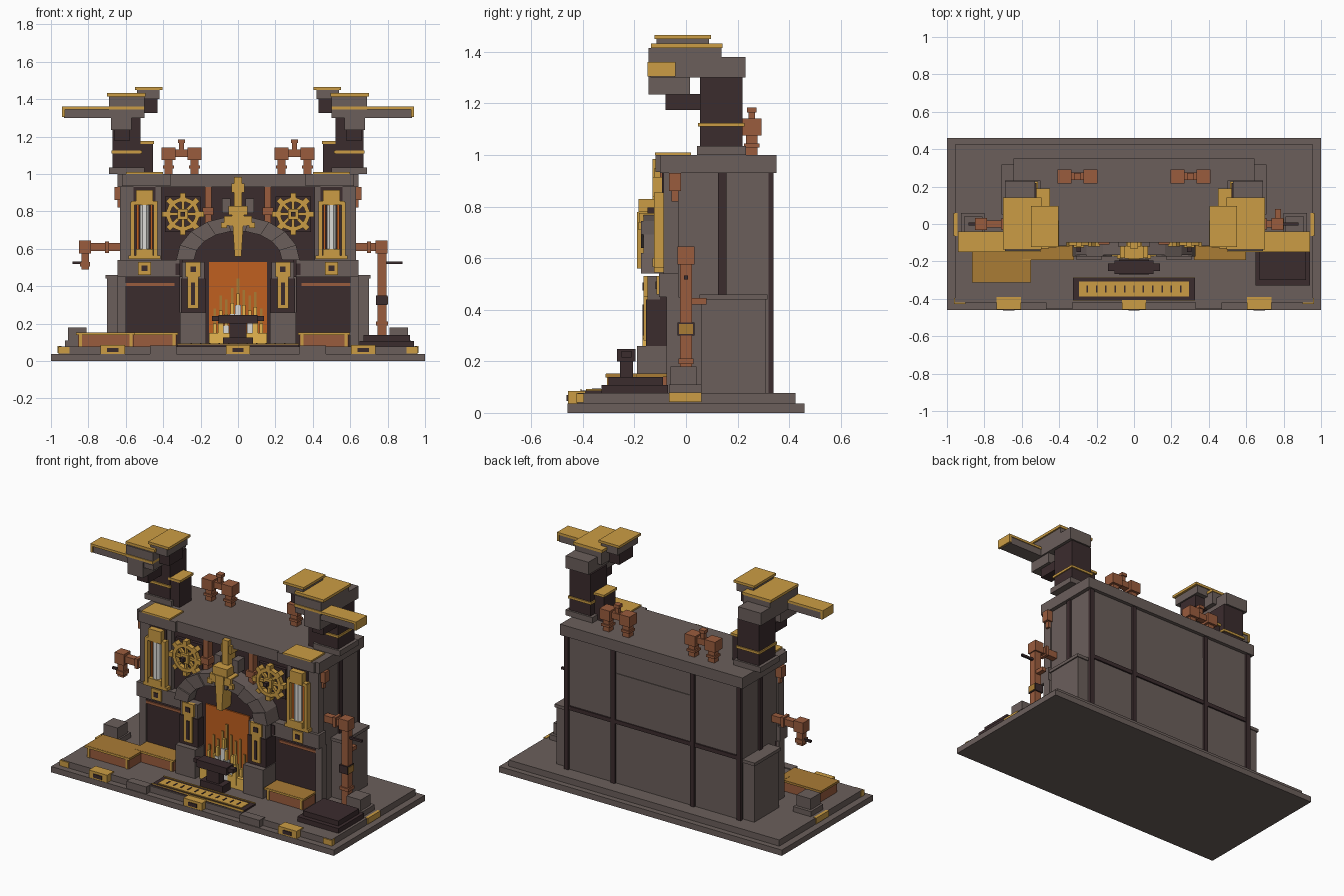
import bpy, bmesh, math
from mathutils import Matrix, Vector

default_cube = bpy.data.objects.get("Cube")
if default_cube:
    bpy.data.objects.remove(default_cube, do_unlink=True)


def paint(name, red, green, blue):
    material = bpy.data.materials.new(name)
    material.use_nodes = True
    material.diffuse_color = (red, green, blue, 1)
    shader = material.node_tree.nodes["Principled BSDF"]
    shader.inputs["Base Color"].default_value = (red, green, blue, 1)
    shader.inputs["Roughness"].default_value = .8
    return material


stone = paint("warm grey stone", .147, .114, .105)
iron = paint("dark iron", .044, .025, .027)
gold = paint("brass gold", .6, .335, .058)
amber = paint("aged brass", .4, .2, .036)
copper = paint("copper", .323, .107, .048)
ember = paint("ember orange", .527, .117, .014)
flame = paint("flame yellow", .8, .47, .08)
glass = paint("pale glass", .72, .71, .68)


def finish(name, material, bm):
    bmesh.ops.recalc_face_normals(bm, faces=bm.faces)
    mesh = bpy.data.meshes.new(name)
    bm.to_mesh(mesh)
    bm.free()
    mesh.materials.append(material)
    part = bpy.data.objects.new(name, mesh)
    bpy.context.collection.objects.link(part)
    return part


def add_block(bm, xs, ys, zs, turn=Matrix()):
    spans = [(min(s), max(s)) for s in (xs, ys, zs)]
    middle = Vector([(low + high) / 2 for low, high in spans])
    size = Vector([high - low for low, high in spans])
    bmesh.ops.create_cube(bm, size=1, matrix=turn @ Matrix.Translation(middle) @ Matrix.Diagonal(size).to_4x4())


def box(name, material, xs, ys, zs):
    bm = bmesh.new()
    add_block(bm, xs, ys, zs)
    return finish(name, material, bm)


def mid(name, material, half, ys, zs):
    """Box centred on the middle line."""
    return box(name, material, (-half, half), ys, zs)


def pair(name, material, xs, ys, zs):
    """Matching boxes on the left (+x) and the right (-x)."""
    for side, sign in (("left_", 1), ("right_", -1)):
        box(side + name, material, [sign * x for x in xs], ys, zs)


def prism(name, material, outline, ys):
    """Extrude an x-z outline along y."""
    bm = bmesh.new()
    face = bm.faces.new([bm.verts.new((x, ys[0], z)) for x, z in outline])
    moved = bmesh.ops.extrude_face_region(bm, geom=[face])["geom"]
    verts = [v for v in moved if isinstance(v, bmesh.types.BMVert)]
    bmesh.ops.translate(bm, verts=verts, vec=(0, ys[1] - ys[0], 0))
    return finish(name, material, bm)


# Stepped platform with its edge fittings
mid("platform_lower_step", stone, 1, (-.46, .46), (0, .037))
mid("platform_upper_step", stone, .957, (-.42, .425), (.037, .077))
for x in (-.67, 0, .67):
    box("front_bracket", gold, (x - .065, x + .065), (-.458, -.39), (.037, .085))
    box("front_bracket_slot", iron, (x - .03, x + .03), (-.463, -.45), (.047, .07))
pair("front_stone_step", stone, (.33, .47), (-.455, -.4), (.037, .083))
pair("corner_fitting", gold, (.9, .963), (-.427, -.395), (.04, .075))
pair("side_fitting", gold, (.945, .965), (-.065, .06), (.042, .08))

# Floor grate
mid("grate_frame", iron, .325, (-.41, -.285), (.077, .087))
mid("grate_panel", gold, .295, (-.388, -.308), (.087, .092))
for y in (-.41, -.289):
    mid("grate_trim", gold, .325, (y, y + .004), (.077, .093))
for i in range(11):
    x = (i - 5) * .05
    box("grate_slot", iron, (x - .004, x + .004), (-.365, -.33), (.09, .095))

# Main building
mid("main_body", stone, .62, (-.04, .327), (.077, .93))
mid("roof_slab", stone, .645, (-.1, .35), (.93, 1))
pair("roof_corner_block", stone, (.36, .62), (-.118, -.05), (.935, 1.0))
pair("roof_corner_plate", gold, (.4, .6), (-.12, .02), (1, 1.01))
mid("upper_facade", iron, .42, (-.055, -.03), (.45, .93))
pair("side_buttress", stone, (.61, .7), (.06, .31), (.077, .44))
pair("buttress_cap", stone, (.61, .708), (.052, .317), (.44, .46))

# Iron strips on the back and the sides
for x in (.28, .61):
    pair("back_strip", iron, (x - .015, x + .015), (.32, .34), (.077, .93))
mid("back_cross_strip", iron, .62, (.32, .337), (.46, .485))
mid("back_panel", stone, .265, (.32, .331), (.485, .78))
pair("side_strip", iron, (.6, .632), (.125, .157), (.077, .93))
pair("side_front_strip", iron, (.6, .628), (-.045, -.02), (.077, .45))

# Lower wall panels, copper rail and stone belt
pair("lower_panel", iron, (.31, .62), (-.065, -.03), (.077, .45))
pair("panel_rail", copper, (.34, .6), (-.073, -.06), (.4, .417))
pair("panel_post", stone, (.6, .645), (-.075, -.02), (.077, .45))
pair("stone_belt", stone, (.31, .645), (-.105, -.03), (.45, .54))
pair("belt_plate", gold, (.465, .535), (-.114, -.1), (.46, .53))
pair("belt_stud", iron, (.485, .515), (-.118, -.11), (.48, .51))
pair("belt_slot", iron, (.31, .335), (-.11, -.1), (.46, .52))

# Lamp columns
pair("lamp_pilaster", stone, (.41, .63), (-.088, -.03), (.54, .93))
pair("lamp_base", gold, (.415, .585), (-.125, -.04), (.545, .565))
pair("lamp_back", iron, (.44, .56), (-.093, -.05), (.565, .93))
for x in (.43, .553):
    pair("lamp_rail", gold, (x, x + .022), (-.125, -.06), (.565, .85))
for x in (.456, .53):
    pair("lamp_glow", ember, (x, x + .013), (-.105, -.06), (.58, .84))
pair("lamp_lower_ring", gold, (.455, .545), (-.13, -.06), (.565, .6))
pair("lamp_capital", gold, (.455, .545), (-.13, -.06), (.84, .915))
pair("lamp_crown", gold, (.43, .57), (-.125, -.06), (.835, .855))
for x in (-.5, .5):
    bm = bmesh.new()
    bmesh.ops.create_cone(bm, cap_ends=True, segments=8, radius1=.027, radius2=.027, depth=.26,
                          matrix=Matrix.Translation((x, -.1, .715)) @ Matrix.Rotation(math.pi / 8, 4, "Z"))
    finish("lamp_tube", glass, bm)

# Hearth
mid("hearth_wall", iron, .3, (-.1, -.03), (.077, .56))
mid("ember_back", ember, .155, (-.108, -.09), (.077, .53))
pair("hearth_foot", stone, (.17, .31), (-.19, -.04), (.077, .26))
pair("hearth_pillar", stone, (.18, .3), (-.15, -.04), (.26, .53))
pair("hearth_pillar_core", iron, (.175, .305), (-.155, -.04), (.26, .44))
pair("pillar_plate", gold, (.2, .28), (-.164, -.14), (.45, .53))
pair("pillar_frame", gold, (.21, .27), (-.164, -.14), (.28, .45))
pair("pillar_slot", iron, (.23, .25), (-.169, -.16), (.3, .42))
pair("pillar_stud", iron, (.225, .255), (-.169, -.16), (.475, .505))


def arc(angle, wide, high):
    return (wide * math.cos(angle), .54 + high * math.sin(angle))


# Arch of nine stones over a dark infill
steps = [math.pi * i / 9 for i in range(10)]
prism("arch_infill", iron, [arc(a, .28, .19) for a in steps], (-.1, -.04))
for i, (a, b) in enumerate(zip(steps, steps[1:])):
    front = -.165 if i % 2 else -.175
    prism("arch_stone", stone, [arc(a, .33, .235), arc(b, .33, .235), arc(b, .235, .155), arc(a, .235, .155)],
          (front, -.04))

# Fire
mid("coal_bed", flame, .155, (-.17, -.1), (.077, .15))
for i, height in enumerate((.2, .27, .25, .31, .36, .3, .27, .29, .2)):
    x = (i - 4) * .031
    y = -.14 - .02 * (i % 2)
    box("fire_column", glass if i in range(2, 7) else flame, (x - .015, x + .015), (y - .014, y + .014),
        (.1, height - .06))
    box("fire_tip", flame, (x - .009, x + .009), (y - .009, y + .009), (height - .06, height))
    box("fire_tongue", amber, (x - .007, x + .007), (-.114, -.106), (.1, height + .08))

# Anvil
mid("anvil_foot", iron, .08, (-.27, -.19), (.077, .125))
mid("anvil_waist", iron, .045, (-.255, -.205), (.125, .2))
mid("anvil_face", iron, .105, (-.268, -.195), (.2, .247))
mid("anvil_horns", iron, .14, (-.25, -.212), (.215, .24))

# Keystone ornament
prism("keystone", gold, [(-.018, .56), (.018, .56), (.032, .78), (-.032, .78)], (-.19, -.1))
mid("ornament_spine", gold, .022, (-.13, -.04), (.76, .985))
mid("ornament_head", gold, .036, (-.122, -.05), (.9, .95))
mid("ornament_arms", gold, .075, (-.182, -.1), (.725, .775))
pair("ornament_tip", gold, (.06, .09), (-.184, -.1), (.71, .74))
mid("ornament_shoulder", gold, .052, (-.185, -.06), (.78, .83))
pair("ornament_block", stone, (.04, .085), (-.12, -.05), (.79, .87))

# Cog wheels with iron hubs and copper feed pipes
for x in (-.295, .295):
    bm = bmesh.new()
    for i in range(16):
        turn = Matrix.Translation((x, -.1, .785)) @ Matrix.Rotation(math.tau * i / 16, 4, "Y")
        add_block(bm, (-.018, .018), (-.015, .015), (.066, .088), turn)
        if i % 2 == 0:
            add_block(bm, (-.015, .015), (-.02, .02), (.085, .112), turn)
            add_block(bm, (-.008, .008), (-.01, .01), (0, .07), turn)
    add_block(bm, (x - .028, x + .028), (-.125, -.08), (.757, .813))
    finish("cog_wheel", gold, bm)
    box("cog_axle", iron, (x - .012, x + .012), (-.15, -.05), (.773, .797))
pair("cog_mount", iron, (.2, .39), (-.075, -.05), (.69, .88))
pair("feed_pipe", copper, (.143, .177), (-.1, -.05), (.7, .93))
pair("feed_collar", copper, (.13, .19), (-.11, -.05), (.78, .82))
pair("wall_valve", copper, (.61, .66), (-.066, -.02), (.86, .93))
pair("wall_valve_stem", copper, (.615, .645), (-.056, -.03), (.82, .86))

# Chimneys with stepped hoods and long arms
pair("chimney_foot", stone, (.5, .69), (.043, .232), (1, 1.035))
pair("chimney_shaft", iron, (.52, .67), (.055, .22), (1.035, 1.3))
pair("chimney_band", gold, (.513, .677), (.047, .227), (1.11, 1.125))
pair("chimney_shoulder", stone, (.53, .69), (-.1, .23), (1.3, 1.38))
pair("hood_block", stone, (.5, .69), (-.145, .138), (1.335, 1.415))
pair("hood_plate", gold, (.495, .7), (-.135, .142), (1.415, 1.432))
pair("hood_step", stone, (.42, .54), (-.115, .09), (1.4, 1.45))
pair("hood_step_plate", gold, (.405, .55), (-.122, .097), (1.45, 1.466))
pair("hood_inner_drop", iron, (.43, .52), (-.08, .06), (1.325, 1.4))
pair("hood_front_drop", stone, (.57, .68), (-.145, .015), (1.235, 1.34))
pair("chimney_spout", iron, (.58, .66), (-.08, .06), (1.175, 1.237))
pair("hood_arm", stone, (.5, .93), (-.138, -.045), (1.3, 1.345))
pair("hood_arm_plate", gold, (.5, .94), (-.15, -.04), (1.345, 1.36))
pair("hood_arm_end", gold, (.925, .94), (-.15, -.04), (1.305, 1.35))
pair("chimney_side_box", iron, (.455, .53), (.06, .18), (1, 1.16))
pair("side_box_plate", gold, (.448, .535), (.055, .19), (1.16, 1.175))

# Copper roof pipes
for x in (.232, .372):
    pair("roof_pipe_stem", copper, (x - .022, x + .022), (.233, .277), (1, 1.08))
    pair("roof_pipe_flange", copper, (x - .03, x + .03), (.225, .285), (1.03, 1.045))
    pair("roof_pipe_elbow", copper, (x - .037, x + .037), (.217, .292), (1.075, 1.142))
pair("roof_pipe_bridge", copper, (.25, .35), (.235, .275), (1.09, 1.13))
pair("roof_pipe_valve", copper, (.29, .315), (.243, .267), (1.12, 1.17))
pair("roof_pipe_knob", copper, (.283, .322), (.236, .274), (1.165, 1.185))

# Wall pipes: a tall one on the left, a short one on the right
box("tall_pipe", copper, (.747, .793), (-.023, .023), (.1, .6))
box("tall_pipe_elbow", copper, (.735, .8), (-.033, .033), (.575, .645))
box("tall_pipe_arm", copper, (.61, .74), (-.02, .02), (.587, .63))
box("tall_pipe_flange", copper, (.69, .71), (-.03, .03), (.577, .64))
box("tall_pipe_clamp", iron, (.738, .798), (-.032, .032), (.3, .35))
box("tall_pipe_clamp_plate", amber, (.79, .802), (-.028, .028), (.305, .345))
box("tall_pipe_collar", copper, (.738, .802), (-.03, .03), (.19, .21))
box("tall_pipe_tap", copper, (.755, .785), (.02, .08), (.42, .445))
box("tall_pipe_rod", iron, (.78, .88), (-.007, .007), (.518, .532))
box("short_pipe_arm", copper, (-.8, -.61), (-.02, .02), (.587, .63))
box("short_pipe_elbow", copper, (-.85, -.785), (-.033, .033), (.575, .645))
box("short_pipe_drop", copper, (-.838, -.797), (-.02, .02), (.49, .58))
box("short_pipe_lip", copper, (-.845, -.79), (-.028, .028), (.505, .53))
box("short_pipe_flange", copper, (-.71, -.69), (-.03, .03), (.577, .64))
box("short_pipe_rod", iron, (-.885, -.83), (-.007, .007), (.518, .532))

# Crates, corner stones and the iron plinth
pair("corner_stone", stone, (.81, .91), (-.06, .04), (.077, .18))
pair("corner_stone_foot", stone, (.8, .925), (-.065, .06), (.077, .11))
pair("small_crate", copper, (.33, .59), (-.182, -.06), (.077, .14))
pair("small_crate_lid", amber, (.32, .6), (-.19, -.055), (.14, .153))
pair("small_crate_lip", gold, (.32, .6), (-.193, -.185), (.14, .152))
for x in (.335, .57):
    pair("small_crate_strap", gold, (x, x + .015), (-.187, -.06), (.077, .14))
box("large_crate", copper, (-.855, -.56), (-.302, -.14), (.077, .138))
box("large_crate_lid", amber, (-.865, -.55), (-.31, -.13), (.138, .152))
box("large_crate_lip", gold, (-.865, -.55), (-.313, -.305), (.138, .151))
for x in (-.85, -.58):
    box("large_crate_strap", gold, (x, x + .015), (-.307, -.14), (.077, .138))
box("iron_plinth", iron, (.65, .94), (-.328, -.07), (.077, .108))
box("iron_plinth_top", iron, (.67, .92), (-.3, -.09), (.108, .14))
